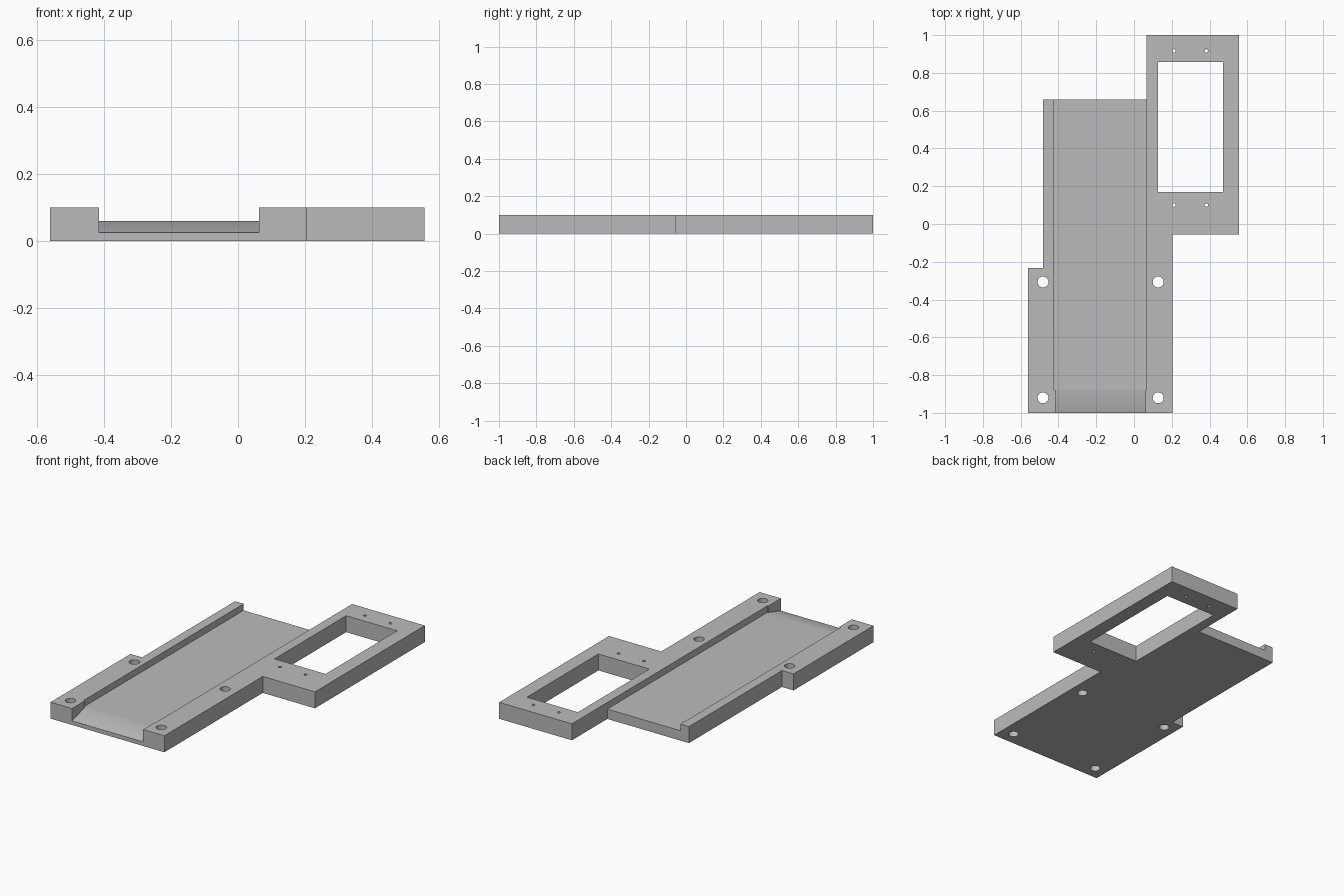
import bpy
import bmesh
from mathutils import Matrix

cube = bpy.data.objects.get("Cube")
if cube:
    bpy.data.objects.remove(cube, do_unlink=True)

HEIGHT = 0.10
FLOOR = 0.06

grey = bpy.data.materials.new("plain grey")
grey.use_nodes = True
grey.diffuse_color = (0.5, 0.5, 0.5, 1)
grey.node_tree.nodes["Principled BSDF"].inputs["Base Color"].default_value = (0.5, 0.5, 0.5, 1)


def add_object(name, bm):
    bmesh.ops.recalc_face_normals(bm, faces=bm.faces)
    mesh = bpy.data.meshes.new(name)
    bm.to_mesh(mesh)
    bm.free()
    mesh.materials.append(grey)
    obj = bpy.data.objects.new(name, mesh)
    bpy.context.scene.collection.objects.link(obj)
    return obj


def prism(name, points, offset):
    """Extrude a closed planar outline along an offset."""
    bm = bmesh.new()
    face = bm.faces.new([bm.verts.new(p) for p in points])
    result = bmesh.ops.extrude_face_region(bm, geom=[face], use_keep_orig=True)
    verts = [g for g in result["geom"] if isinstance(g, bmesh.types.BMVert)]
    bmesh.ops.translate(bm, verts=verts, vec=offset)
    return add_object(name, bm)


def box(name, x0, x1, y0, y1, z0, z1):
    outline = [(x0, y0, z0), (x1, y0, z0), (x1, y1, z0), (x0, y1, z0)]
    return prism(name, outline, (0, 0, z1 - z0))


def drill(name, x, y, radius, sides):
    bm = bmesh.new()
    bmesh.ops.create_cone(bm, cap_ends=True, segments=sides, radius1=radius,
                          radius2=radius, depth=1,
                          matrix=Matrix.Translation((x, y, 0)))
    return add_object(name, bm)


# Stepped plate with the offset frame at its back left
outline = [(-0.56, -1), (0.205, -1), (0.205, -0.055), (0.556, -0.055),
           (0.556, 1), (0.067, 1), (0.067, 0.66), (-0.482, 0.66),
           (-0.482, -0.233), (-0.56, -0.233)]
plate = prism("mounting_plate", [(x, y, 0) for x, y in outline], (0, 0, HEIGHT))

# Channel, sloping entry and frame window
cutters = [
    box("channel_cutter", -0.424, 0.067, -0.88, 0.8, FLOOR, 0.3),
    prism("ramp_cutter",
          [(-0.415, -1.12, -0.01), (-0.415, -0.88, FLOOR),
           (-0.415, -0.87, FLOOR), (-0.415, -0.87, 0.3), (-0.415, -1.12, 0.3)],
          (0.477, 0, 0)),
    box("window_cutter", 0.127, 0.47, 0.17, 0.857, -0.2, 0.3),
]

# Bolt holes in the rails and screw holes in the frame
for x in (-0.482, 0.128):
    for y in (-0.92, -0.307):
        cutters.append(drill("bolt_hole_cutter", x, y, 0.029, 32))
for x in (0.212, 0.383):
    for y in (0.1, 0.917):
        cutters.append(drill("screw_hole_cutter", x, y, 0.009, 16))

for cutter in cutters:
    cutter.hide_render = True
    cutter.hide_viewport = False
    mod = plate.modifiers.new(cutter.name, "BOOLEAN")
    mod.operation = "DIFFERENCE"
    mod.solver = "EXACT"
    mod.object = cutter

# Bake the cuts and discard the helpers
bpy.context.view_layer.update()
graph = bpy.context.evaluated_depsgraph_get()
finished = bpy.data.meshes.new_from_object(plate.evaluated_get(graph))
plate.modifiers.clear()
plate.data = finished
for cutter in cutters:
    bpy.data.objects.remove(cutter, do_unlink=True)

bpy.context.view_layer.objects.active = plate
plate.select_set(True)
bpy.ops.object.shade_smooth_by_angle()
